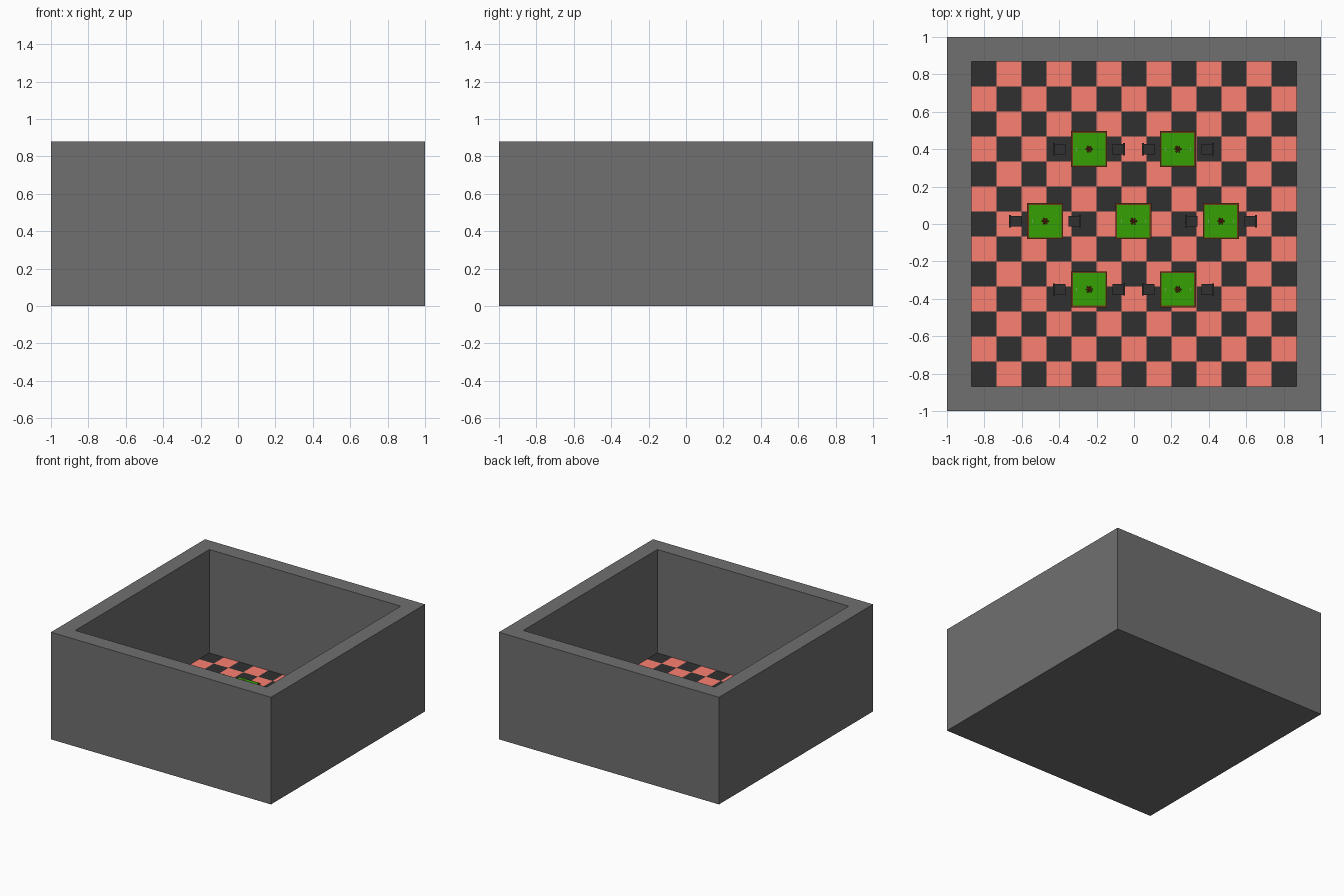
import bpy, bmesh, math
from mathutils import Matrix, Vector

if "Cube" in bpy.data.objects:
    bpy.data.objects.remove(bpy.data.objects["Cube"])


def material(name, rgb):
    m = bpy.data.materials.new(name)
    m.diffuse_color = (*rgb, 1)
    m.use_nodes = True
    m.node_tree.nodes["Principled BSDF"].inputs["Base Color"].default_value = m.diffuse_color
    return m


WALL = material("wall_grey", (0.16, 0.16, 0.16))
DARK = material("dark", (0.03, 0.03, 0.03))
PINK = material("salmon", (0.98, 0.215, 0.165))
GREEN = material("green_cloth", (0.035, 0.35, 0.001))
WOOD = material("brown_wood", (0.14, 0.04, 0.01))
RED = material("red_petal", (0.5, 0.05, 0.02))
SILVER = material("silver", (0.4, 0.4, 0.4))
FLOOR = 0.03


def finish(name, bm, *mats):
    me = bpy.data.meshes.new(name)
    bm.to_mesh(me)
    bm.free()
    for m in mats:
        me.materials.append(m)
    return me


def place(name, me, loc=(0, 0, 0), rot=0):
    ob = bpy.data.objects.new(name, me)
    ob.location = loc
    ob.rotation_euler.z = rot
    bpy.context.collection.objects.link(ob)


def boxes(name, items, mat):
    """One mesh of several boxes, each (centre, size)."""
    bm = bmesh.new()
    for c, s in items:
        bmesh.ops.create_cube(bm, size=1, matrix=Matrix.Translation(c) @ Matrix.Diagonal((*s, 1)))
    return finish(name, bm, mat)


# Open-topped room: a block with its top inset and sunk
bm = bmesh.new()
bmesh.ops.create_cube(bm, size=1, matrix=Matrix.Translation((0, 0, 0.44)) @ Matrix.Diagonal((2, 2, 0.88, 1)))
top = max(bm.faces, key=lambda f: f.calc_center_median().z)
bmesh.ops.inset_region(bm, faces=[top], thickness=0.13, use_even_offset=True)
ext = bmesh.ops.extrude_discrete_faces(bm, faces=[top])
bmesh.ops.translate(bm, verts=ext["faces"][0].verts, vec=(0, 0, FLOOR - 0.002 - 0.88))
place("room_walls", finish("room_walls", bm, WALL))

# Checkered floor, 13 x 13 tiles with dark corners
bm = bmesh.new()
bmesh.ops.create_grid(bm, x_segments=13, y_segments=13, size=0.87)
tile = 1.74 / 13
for f in bm.faces:
    c = f.calc_center_median()
    f.material_index = (math.floor((c.x + 0.87) / tile) + math.floor((c.y + 0.87) / tile)) % 2
place("checkered_floor", finish("checkered_floor", bm, DARK, PINK), (0, 0, FLOOR))

# Table: wooden top with four legs, green cloth panel, place settings
corners = [(sx, sy) for sx in (-1, 1) for sy in (-1, 1)]
table = boxes("table", [((0, 0, 0.083), (0.192, 0.192, 0.012))] +
              [((0.082 * x, 0.082 * y, 0.0385), (0.014, 0.014, 0.077)) for x, y in corners], WOOD)
cloth = boxes("table_cloth", [((0, 0, 0.09), (0.174, 0.174, 0.003))], GREEN)
cutlery = boxes("cutlery", [((0.066 * s, 0, 0.0922), (0.002, 0.018, 0.0014)) for s in (-1, 1)], SILVER)

# Vase with a small bunch of flowers
bm = bmesh.new()
bmesh.ops.create_cone(bm, cap_ends=True, segments=10, radius1=0.007, radius2=0.01, depth=0.022,
                      matrix=Matrix.Translation((0, 0, 0.102)))
vase = finish("vase", bm, WOOD)
bm = bmesh.new()
for i in range(6):
    a = i * math.tau / 6
    p = Vector((0.014 * math.cos(a), 0.014 * math.sin(a), 0.119 + 0.003 * (i % 2)))
    bmesh.ops.create_icosphere(bm, subdivisions=1, radius=0.006, matrix=Matrix.Translation(p))
bmesh.ops.create_icosphere(bm, subdivisions=1, radius=0.008, matrix=Matrix.Translation((0, 0, 0.124)))
flowers = finish("flowers", bm, RED)

# Chair facing +x: seat, four legs, back posts and back panel
chair = boxes("chair", [((0.004, 0, 0.047), (0.058, 0.058, 0.008)),
                        ((-0.028, 0, 0.087), (0.01, 0.066, 0.048))] +
              [((0.004 + 0.024 * x, 0.024 * y, 0.0215), (0.008, 0.008, 0.043)) for x, y in corners] +
              [((-0.027, 0.025 * y, 0.055), (0.007, 0.007, 0.03)) for y in (-1, 1)], DARK)

# Seven tables; a chair stands on each listed side
layout = [(-0.24, 0.40, (-1, 1)), (0.235, 0.40, (-1, 1)),
          (-0.475, 0.015, (-1, 1)), (-0.003, 0.015, ()), (0.465, 0.015, (-1, 1)),
          (-0.24, -0.35, (-1, 1)), (0.235, -0.35, (-1, 1))]
for i, (x, y, sides) in enumerate(layout, 1):
    for n, me in (("table", table), ("table_cloth", cloth), ("cutlery", cutlery),
                  ("vase", vase), ("flowers", flowers)):
        place(f"{n}_{i}", me, (x, y, FLOOR))
    for s in sides:
        place(f"chair_{i}_{'left' if s < 0 else 'right'}", chair,
              (x + 0.159 * s, y, FLOOR), 0 if s < 0 else math.pi)
